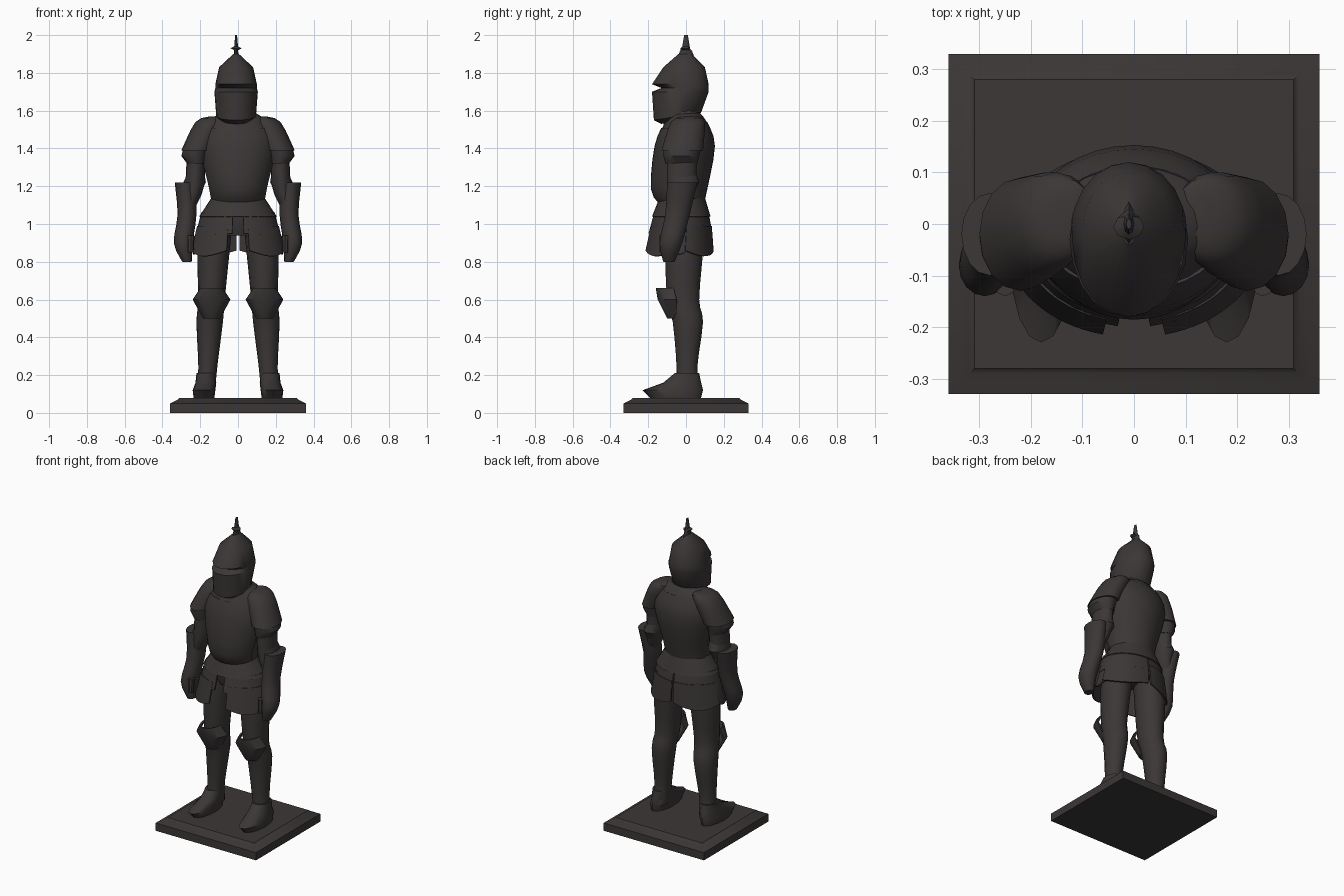
import bpy, bmesh, math

cube = bpy.data.objects.get("Cube")
if cube:
    bpy.data.objects.remove(cube, do_unlink=True)

steel_color = (.045, .038, .038, 1)
steel = bpy.data.materials.new("dark_steel")
steel.use_nodes = True
steel.diffuse_color = steel_color
shader = next(node for node in steel.node_tree.nodes if node.type == "BSDF_PRINCIPLED")
shader.inputs["Base Color"].default_value = steel_color


def ring(z, width, front, back, x=0, tilt=0):
    """Oval cross-section: height, width, front and back limits, sideways centre, slope."""
    return (z, x, width / 2, (front + back) / 2, (back - front) / 2, tilt)


def blend(rings, steps=3):
    """Add in-between sections so that the outline runs through the rings as a curve."""
    padded = [rings[0], *rings, rings[-1]]
    result = []
    for before, start, end, after in zip(padded, padded[1:], padded[2:], padded[3:]):
        for step in range(steps):
            t = step / steps
            section = []
            for a, b, c, d in zip(before, start, end, after):
                leave, arrive = (c - a) / 2, (d - b) / 2
                ease = t * t * (3 - 2 * t)
                section.append(b + (c - b) * ease + leave * t * (1 - t) ** 2
                               - arrive * t * t * (1 - t))
            result.append(section)
    return result + [rings[-1]]


def point(section, angle, side, grow):
    z, x, half_width, y, half_depth, tilt = section
    across, along = math.cos(angle) * grow, math.sin(angle) * grow
    return (side * (x + across * half_width), y + along * half_depth, z + tilt * along)


def bridge(bm, rows, closed):
    for lower, upper in zip(rows, rows[1:]):
        count = len(lower)
        for i in range(count if closed else count - 1):
            j = (i + 1) % count
            bm.faces.new((lower[i], lower[j], upper[j], upper[i]))


def finish(name, bm):
    bmesh.ops.recalc_face_normals(bm, faces=bm.faces)
    mesh = bpy.data.meshes.new(name)
    bm.to_mesh(mesh)
    bm.free()
    mesh.materials.append(steel)
    mesh.shade_smooth()
    mesh.set_sharp_from_angle(angle=math.radians(40))
    part = bpy.data.objects.new(name, mesh)
    bpy.context.collection.objects.link(part)


def loft(name, rings, side=1, count=16, turn=0, grow=1):
    """Solid body through stacked sections."""
    bm = bmesh.new()
    angles = [turn + math.tau * i / count for i in range(count)]
    rows = [[bm.verts.new(point(section, angle, side, grow)) for angle in angles]
            for section in rings]
    bridge(bm, rows, closed=True)
    bm.faces.new(rows[0])
    bm.faces.new(rows[-1])
    finish(name, bm)


def plate(name, rings, start, end, side=1, grow=1, droop=0, count=14):
    """Thin curved plate over an arc in degrees; droop rounds its lower edge."""
    bm = bmesh.new()
    rows = []
    for level, section in enumerate(rings):
        sag = droop * level / (len(rings) - 1)
        row = []
        for i in range(count + 1):
            t = i / count
            x, y, z = point(section, math.radians(start + (end - start) * t), side, grow)
            row.append(bm.verts.new((x, y, z - sag * math.sin(math.pi * t))))
        rows.append(row)
    bridge(bm, rows, closed=False)
    bmesh.ops.recalc_face_normals(bm, faces=bm.faces)
    bmesh.ops.solidify(bm, geom=bm.faces[:], thickness=.01)
    finish(name, bm)


# Square plinth with a bevelled upper step
plinth = [ring(z, width=.72 - 2 * inset, front=inset - .33, back=.33 - inset)
          for z, inset in ((0, 0), (.05, 0), (.06, .02), (.07, .04), (.08, .05))]
loft("plinth", plinth, count=4, turn=math.pi / 4, grow=math.sqrt(2))

# Helmet with a recessed eye slit and sloping neck edge
helmet_x = -.01
loft("helmet", [
    ring(z=1.9, width=.03, front=-.04, back=.03, x=helmet_x),
    ring(z=1.83, width=.18, front=-.12, back=.1, x=helmet_x),
    ring(z=1.74, width=.22, front=-.18, back=.12, x=helmet_x),
    ring(z=1.72, width=.22, front=-.13, back=.12, x=helmet_x),
    ring(z=1.7, width=.23, front=-.18, back=.12, x=helmet_x),
    ring(z=1.57, width=.21, front=-.17, back=.08, x=helmet_x, tilt=.02),
    ring(z=1.55, width=.16, front=-.13, back=.06, x=helmet_x, tilt=.02)], count=20)
loft("helmet_spike", [
    ring(z=1.87, width=.03, front=-.05, back=.05, x=helmet_x),
    ring(z=1.92, width=.02, front=-.03, back=.03, x=helmet_x),
    ring(z=1.93, width=.06, front=-.03, back=.02, x=helmet_x),
    ring(z=1.94, width=.02, front=-.02, back=.02, x=helmet_x),
    ring(z=2, width=.01, front=-.01, back=.01, x=helmet_x)], count=8)

# Torso, with chest and back plates raised from the same outline
torso = blend([
    ring(z=1.59, width=.17, front=-.09, back=.07),
    ring(z=1.54, width=.32, front=-.11, back=.11),
    ring(z=1.42, width=.4, front=-.16, back=.15),
    ring(z=1.2, width=.31, front=-.18, back=.11),
    ring(z=1.12, width=.28, front=-.13, back=.09)])
loft("torso", torso, count=20)
plate("breastplate", torso[4:-1], start=195, end=345, grow=1.04, droop=.02)
plate("backplate", torso[3:-1], start=15, end=165, grow=1.02, droop=.02)
loft("gorget", [ring(z=1.65, width=.15, front=-.1, back=.06),
                ring(z=1.52, width=.24, front=-.12, back=.09)])
loft("hips", [ring(z=1.12, width=.26, front=-.12, back=.09),
              ring(z=1.02, width=.36, front=-.13, back=.11),
              ring(z=.94, width=.3, front=-.1, back=.1)])

# Layered skirt profiles
waist = [ring(z=1.14, width=.28, front=-.14, back=.1),
         ring(z=1.04, width=.41, front=-.18, back=.13)]
band = [ring(z=1.06, width=.39, front=-.17, back=.12),
        ring(z=.95, width=.45, front=-.2, back=.14)]
hem = [ring(z=.99, width=.44, front=-.19, back=.14),
       ring(z=.86, width=.5, front=-.22, back=.15)]
plate("waist_skirt", waist, start=0, end=360, count=28)

for side, label in ((1, "left_"), (-1, "right_")):
    # Skirt plates, open at the middle of the front
    plate(label + "skirt_band", band, 278, 449, side, droop=.01)
    plate(label + "front_tasset", hem, 284, 350, side, droop=.03)
    plate(label + "side_tasset", hem, 340, 375, side, grow=.96, droop=.02)
    plate(label + "rear_tasset", hem, 10, 88, side, grow=.98, droop=.03)

    # Shoulder, arm and elbow
    loft(label + "pauldron", blend([
        ring(z=1.57, width=.05, front=-.02, back=.06, x=.12),
        ring(z=1.54, width=.15, front=-.08, back=.1, x=.15),
        ring(z=1.39, width=.16, front=-.13, back=.09, x=.22)]), side)
    loft(label + "shoulder_lame", [
        ring(z=1.4, width=.14, front=-.12, back=.08, x=.22),
        ring(z=1.36, width=.14, front=-.12, back=.07, x=.23),
        ring(z=1.32, width=.1, front=-.11, back=.06, x=.22)], side)
    loft(label + "arm", blend([
        ring(z=1.4, width=.1, front=-.1, back=.06, x=.22),
        ring(z=1.2, width=.1, front=-.1, back=.05, x=.23),
        ring(z=1.1, width=.08, front=-.09, back=.02, x=.26)]), side)
    loft(label + "elbow_guard", [
        ring(z=1.28, width=.08, front=-.08, back=.05, x=.22),
        ring(z=1.22, width=.12, front=-.1, back=.07, x=.23),
        ring(z=1.16, width=.08, front=-.08, back=.04, x=.24)], side)

    # Flared gauntlet, closed hand and thumb
    loft(label + "gauntlet", blend([
        ring(z=1.22, width=.11, front=-.1, back=.06, x=.28),
        ring(z=1.05, width=.1, front=-.11, back=.02, x=.27),
        ring(z=.9, width=.1, front=-.14, back=-.02, x=.29),
        ring(z=.8, width=.05, front=-.12, back=-.06, x=.27)]), side)
    loft(label + "thumb", [
        ring(z=.94, width=.04, front=-.14, back=-.1, x=.25),
        ring(z=.85, width=.03, front=-.14, back=-.11, x=.25)], side, count=8)

    # Leg, knee plate and pointed foot
    loft(label + "leg", blend([
        ring(z=1, width=.16, front=-.1, back=.1, x=.11),
        ring(z=.85, width=.17, front=-.11, back=.09, x=.13),
        ring(z=.6, width=.14, front=-.1, back=.07, x=.14),
        ring(z=.48, width=.14, front=-.07, back=.09, x=.15),
        ring(z=.24, width=.1, front=-.05, back=.06, x=.16),
        ring(z=.12, width=.1, front=-.06, back=.08, x=.17)]), side)
    plate(label + "knee_guard", [
        ring(z=.66, width=.12, front=-.16, back=.03, x=.14),
        ring(z=.6, width=.2, front=-.15, back=.05, x=.14),
        ring(z=.5, width=.09, front=-.1, back=.01, x=.14)], 180, 360, side)
    loft(label + "foot", [
        ring(z=.21, width=.1, front=-.06, back=.07, x=.17),
        ring(z=.16, width=.11, front=-.12, back=.08, x=.17),
        ring(z=.12, width=.12, front=-.23, back=.09, x=.18),
        ring(z=.08, width=.11, front=-.19, back=.08, x=.18)], side)
